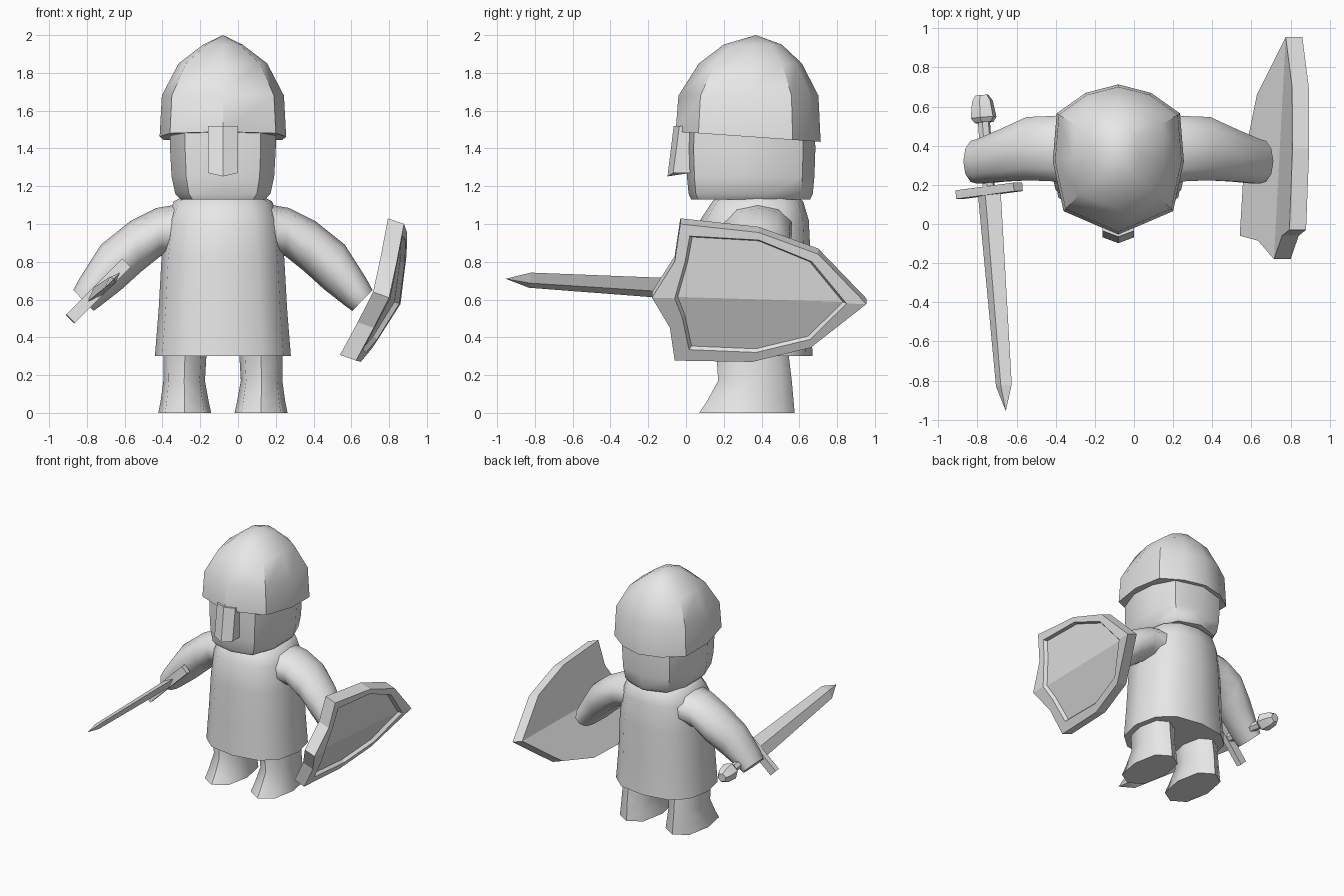
import bpy, bmesh, math
from mathutils import Vector

if "Cube" in bpy.data.objects:
    bpy.data.objects.remove(bpy.data.objects["Cube"])

CX = -0.08  # symmetry plane of the figure

grey = bpy.data.materials.new("plain_grey")
grey.diffuse_color = (0.8, 0.8, 0.8, 1)
grey.use_nodes = True
grey.node_tree.nodes["Principled BSDF"].inputs["Base Color"].default_value = grey.diffuse_color


def finish(name, bm, angle=40):
    bmesh.ops.recalc_face_normals(bm, faces=bm.faces)
    me = bpy.data.meshes.new(name)
    bm.to_mesh(me)
    bm.free()
    me.materials.append(grey)
    ob = bpy.data.objects.new(name, me)
    bpy.context.collection.objects.link(ob)
    bpy.ops.object.select_all(action='DESELECT')
    ob.select_set(True)
    bpy.context.view_layer.objects.active = ob
    if angle:
        bpy.ops.object.shade_smooth_by_angle(angle=math.radians(angle))
    return ob


def loft(name, rings, angle=40, mirror=False, halves=None):
    """Skin a list of rings; a ring of one point closes to a tip."""
    bm = bmesh.new()
    vs = [[bm.verts.new((2 * CX - p[0], p[1], p[2]) if mirror else p) for p in r] for r in rings]
    for a, b in zip(vs, vs[1:]):
        n = len(a)
        for i in range(n):
            j = (i + 1) % n
            bm.faces.new((a[i], a[j], b[0]) if len(b) == 1 else (a[i], a[j], b[j], b[i]))
    for r in (vs[0], vs[-1]):
        if len(r) > 2:
            if halves:  # end caps folded along a ridge
                bm.faces.new(r[:halves + 1])
                bm.faces.new(r[halves:] + r[:1])
            else:
                bm.faces.new(r)
    return finish(name, bm, angle)


def oval(z, x0, x1, y0, y1, n=12, p=0.8):
    """Rounded-square horizontal ring."""
    pts = []
    for i in range(n):
        a = 2 * math.pi * i / n
        c, s = math.cos(a), math.sin(a)
        pts.append(((x0 + x1) / 2 + (x1 - x0) / 2 * math.copysign(abs(c) ** p, c),
                    (y0 + y1) / 2 + (y1 - y0) / 2 * math.copysign(abs(s) ** p, s), z))
    return pts


def full(half):
    """Mirror a front-to-back half outline into a closed one."""
    return half + [(-x, y) for x, y in half[-2:0:-1]]


# tunic
loft("tunic", [oval(z, CX - w, CX + w, y0, y1) for z, w, y0, y1 in (
    (0.30, 0.36, 0.04, 0.67), (0.55, 0.34, 0.05, 0.66), (0.82, 0.325, 0.06, 0.66),
    (1.02, 0.30, 0.075, 0.65), (1.12, 0.26, 0.14, 0.62), (1.15, 0.20, 0.18, 0.58))], 50)

# legs and feet
leg = [oval(z, x0, x1, y0, y1, 8, 0.85) for z, x0, x1, y0, y1 in (
    (0.0, -0.018, 0.262, 0.07, 0.575), (0.06, -0.005, 0.25, 0.11, 0.57),
    (0.17, 0.015, 0.235, 0.17, 0.56), (0.34, 0.005, 0.235, 0.16, 0.54))]

# arms: top point, bottom point and depth range of each section
arm = []
for tx, tz, bx, bz, y0, y1 in (
        (0.12, 1.11, 0.15, 0.84, 0.18, 0.57), (0.27, 1.085, 0.25, 0.83, 0.21, 0.56),
        (0.41, 1.015, 0.35, 0.75, 0.215, 0.555), (0.566, 0.89, 0.455, 0.655, 0.21, 0.49),
        (0.68, 0.71, 0.57, 0.565, 0.20, 0.44), (0.712, 0.65, 0.605, 0.54, 0.21, 0.43)):
    ring = []
    for i in range(10):
        a = 2 * math.pi * i / 10 + math.pi / 2
        s, c = math.sin(a), math.cos(a)
        ring.append(((tx + bx) / 2 + (tx - bx) / 2 * s,
                     (y0 + y1) / 2 + (y1 - y0) / 2 * c,
                     (tz + bz) / 2 + (tz - bz) / 2 * s))
    arm.append(ring)

for side, m in (("left", False), ("right", True)):
    loft(side + "_leg", leg, 50, m)
    loft(side + "_arm", arm, 50, m)

# head
head = full([(0, 0.0), (0.20, 0.04), (0.28, 0.24), (0.28, 0.45), (0.21, 0.62), (0, 0.685)])
loft("head", [[(CX + x * s, 0.34 + (y - 0.34) * t, z) for x, y in head] for z, s, t in (
    (1.13, 0.80, 0.92), (1.16, 0.90, 0.96), (1.25, 0.97, 0.985), (1.40, 1, 1), (1.56, 1, 0.98))], 45)

# helmet dome with a rim that drops towards the back
dome = full([(0, -0.055), (0.28, 0.066), (0.335, 0.32), (0.315, 0.565), (0.167, 0.67), (0, 0.713)])
rings = [[(CX + x, y, 1.485 - 0.07 * y) for x, y in dome]]
for z, s, t in ((1.68, 0.965, 0.965), (1.85, 0.70, 0.71), (1.95, 0.31, 0.40)):
    rings.append([(CX + x * s, 0.37 + (y - 0.37) * t, z) for x, y in dome])
loft("helmet", rings + [[(CX, 0.37, 2.0)]], 42)

# nose guard
loft("nose_guard", [[(CX - 0.08, y, z), (CX, y - 0.03, z - d), (CX + 0.08, y, z),
                     (CX + 0.08, 0.02, z), (CX - 0.08, 0.02, z)]
                    for y, z, d in ((-0.035, 1.52, 0), (-0.068, 1.27, 0.018))], 0)

# sword: frame running from the guard to the tip
guard = Vector((-0.74, 0.17, 0.645))
tip = Vector((-0.655, -0.955, 0.71))
d = (tip - guard).normalized()
w = Vector((0.7, 0.093, 0.7))
w = (w - d * w.dot(d)).normalized()
t = d.cross(w)
length = (tip - guard).length


def at(a, b, c):
    return tuple(guard + d * a + w * b + t * c)


loft("sword_blade", [[at(a, b, 0), at(a, 0, c), at(a, -b, 0), at(a, 0, -c)]
                     for a, b, c in ((0, 0.083, 0.03), (length - 0.13, 0.057, 0.022))]
     + [[tuple(tip)]], 0)
loft("sword_guard", [[at(a, b, c) for b, c in ((0.21, 0.032), (-0.21, 0.032), (-0.21, -0.032), (0.21, -0.032))]
                     for a in (-0.022, 0.022)], 0)


def round_part(name, profile):
    loft(name, [[at(a, r * math.cos(k * math.pi / 3), r * math.sin(k * math.pi / 3)) for k in range(6)]
                for a, r in profile], 30)


round_part("sword_grip", ((0, 0.032), (-0.37, 0.032)))
round_part("sword_pommel", ((-0.35, 0.05), (-0.375, 0.068), (-0.46, 0.055), (-0.49, 0.035)))

# shield: outline and panel as (y, z), folded along a ridge from front point to rear tip
outline = [(-0.18, 0.61), (-0.06, 0.80), (-0.03, 1.0), (0.386, 0.955), (0.70, 0.84), (0.955, 0.57),
           (0.66, 0.345), (0.35, 0.27), (-0.06, 0.277), (-0.085, 0.45)]
panel = [(-0.06, 0.615), (-0.005, 0.80), (0.02, 0.936), (0.386, 0.915), (0.667, 0.80), (0.85, 0.585),
         (0.66, 0.39), (0.37, 0.32), (0.016, 0.335), (-0.02, 0.505)]


def fold(pts, dx=0.0, dz=0.0, shrink=1.0):
    out = []
    for i, (y, z) in enumerate(pts):
        y, z = 0.35 + (y - 0.35) * shrink, 0.61 + (z - 0.61) * shrink
        ridge = 0.61 - 0.03 * (y + 0.18)
        if i in (0, 5):
            z = ridge
        slope = 0.18 if z > ridge else 0.55
        out.append((0.80 + 0.053 * (y + 0.18) + slope * (z - ridge) + dx, y, z + dz))
    return out


loft("shield", [fold(outline, -0.085, 0.03), fold(outline), fold(panel),
                fold(panel, -0.025, 0.008, 0.96)], 0, halves=5)
